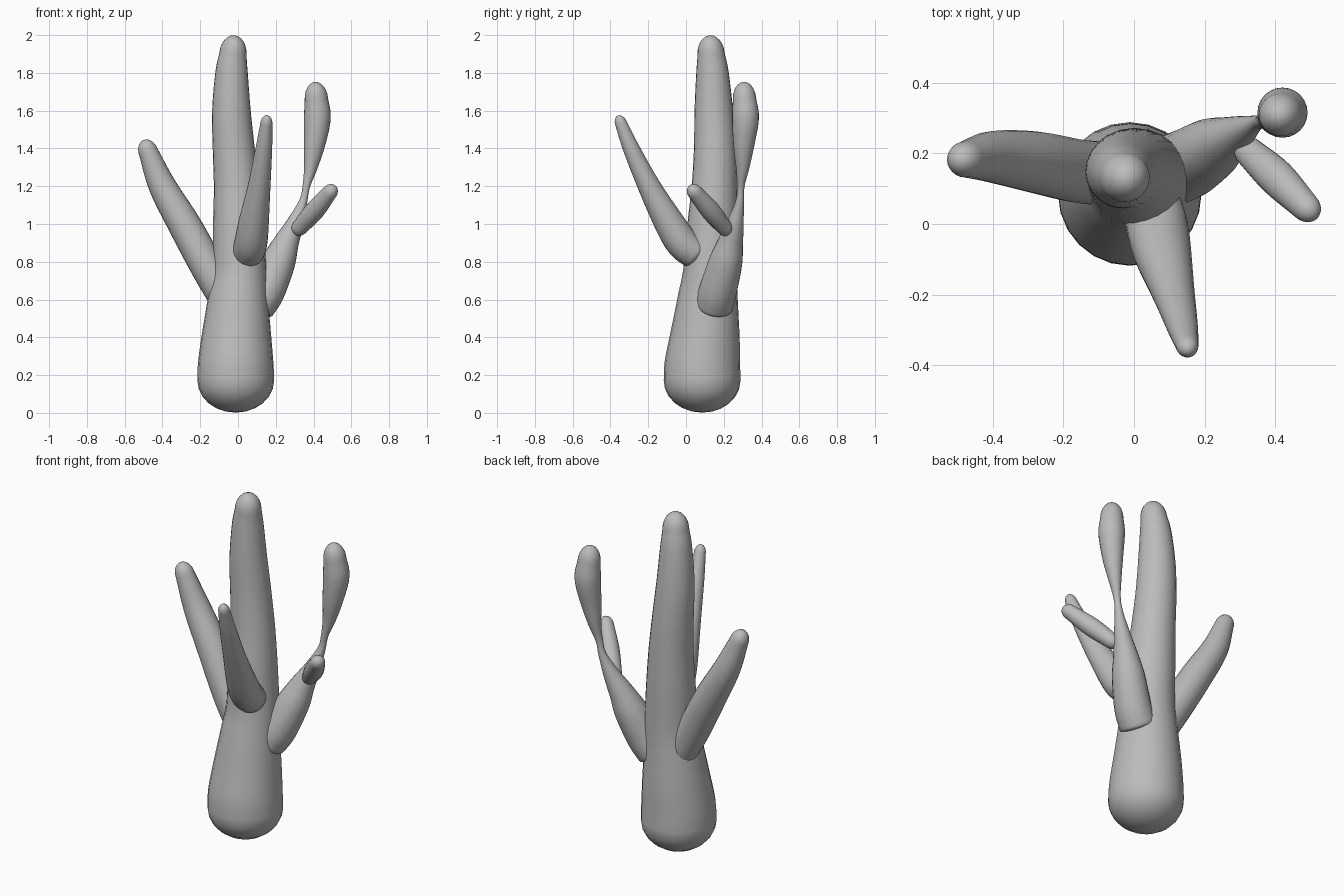
import bpy, bmesh, math
from mathutils import Vector

if "Cube" in bpy.data.objects:
    bpy.data.objects.remove(bpy.data.objects["Cube"], do_unlink=True)

SIDES = 24
STEPS = 5
CAP_STEPS = 6

grey = bpy.data.materials.new("plain_grey")
grey.use_nodes = True
COLOUR = (0.5, 0.5, 0.5, 1)
grey.diffuse_color = COLOUR
grey.node_tree.nodes["Principled BSDF"].inputs["Base Color"].default_value = COLOUR


def smooth_path(keys):
    """Catmull-Rom samples of (x, y, z, radius) keys."""
    k = [Vector(p) for p in keys]
    k = [2 * k[0] - k[1]] + k + [2 * k[-1] - k[-2]]
    out = []
    for a, b, c, d in zip(k, k[1:], k[2:], k[3:]):
        for i in range(STEPS):
            t = i / STEPS
            out.append(0.5 * (2 * b + (c - a) * t + (2 * a - 5 * b + 4 * c - d) * t ** 2
                              + (3 * b - a - 3 * c + d) * t ** 3))
    return out + [k[-2]]


def limb(name, keys, start_cap=1.0, end_cap=1.0):
    """Round tapering tube with domed ends; cap values stretch the domes."""
    pts = smooth_path(keys)
    pos = [p.xyz for p in pts]
    rad = [p.w for p in pts]
    n = len(pos)
    tan = [(pos[min(i + 1, n - 1)] - pos[max(i - 1, 0)]).normalized() for i in range(n)]
    rings = list(zip(pos, rad, tan))

    def dome(i, sign, stretch):
        angles = [math.pi / 2 * j / CAP_STEPS for j in range(1, CAP_STEPS)]
        return [(pos[i] + tan[i] * sign * stretch * rad[i] * math.sin(a),
                 rad[i] * math.cos(a), tan[i]) for a in angles]

    rings = dome(0, -1, start_cap)[::-1] + rings + dome(-1, 1, end_cap)
    bm = bmesh.new()
    loops = []
    for p, r, t in rings:
        u = Vector((0, 1, 0)).cross(t).normalized()
        v = t.cross(u)
        loops.append([bm.verts.new(p + r * (u * math.cos(a) + v * math.sin(a)))
                      for a in (2 * math.pi * s / SIDES for s in range(SIDES))])
    for lo, hi in zip(loops, loops[1:]):
        for s in range(SIDES):
            e = (s + 1) % SIDES
            bm.faces.new((lo[s], lo[e], hi[e], hi[s]))
    # close the domes with a pole
    first = bm.verts.new(pos[0] - tan[0] * start_cap * rad[0])
    last = bm.verts.new(pos[-1] + tan[-1] * end_cap * rad[-1])
    for s in range(SIDES):
        e = (s + 1) % SIDES
        bm.faces.new((first, loops[0][e], loops[0][s]))
        bm.faces.new((last, loops[-1][s], loops[-1][e]))
    bmesh.ops.recalc_face_normals(bm, faces=bm.faces)
    for f in bm.faces:
        f.smooth = True
    mesh = bpy.data.meshes.new(name)
    bm.to_mesh(mesh)
    bm.free()
    mesh.materials.append(grey)
    obj = bpy.data.objects.new(name, mesh)
    bpy.context.collection.objects.link(obj)
    return obj


# Main stem
limb("trunk", [
    (-.012, .085, .17, .203), (-.012, .087, .26, .2), (-.008, .1, .4, .185),
    (0, .115, .6, .16), (.008, .128, .75, .143), (0, .14, 1, .132),
    (-.008, .15, 1.2, .12), (-.023, .153, 1.4, .111), (-.035, .147, 1.6, .102),
    (-.034, .14, 1.8, .086), (-.027, .133, 1.9, .072)], .83, 1.38)

# Arms
limb("right_arm", [
    (-.06, .14, .6, .09), (-.16, .15, .77, .09), (-.28, .175, .99, .087),
    (-.4, .19, 1.2, .073), (-.474, .183, 1.38, .052)], .8, 1.35)

limb("front_arm", [
    (.055, .04, .85, .085), (.068, -.02, .9, .087), (.082, -.085, 1, .081),
    (.112, -.195, 1.2, .06), (.137, -.29, 1.4, .044), (.15, -.343, 1.53, .032)], .5, 1.5)

limb("left_arm", [
    (.1, .15, .57, .1), (.15, .17, .65, .1), (.215, .21, .8, .089),
    (.255, .235, .9, .068), (.3, .26, 1, .046), (.345, .285, 1.12, .022),
    (.362, .29, 1.2, .02), (.385, .3, 1.3, .036), (.405, .306, 1.42, .056),
    (.42, .315, 1.56, .071), (.415, .31, 1.66, .062)], .3, 1.5)

# Small shoot on the left arm
limb("left_arm_shoot", [
    (.33, .2, .985, .043), (.405, .13, 1.07, .052), (.484, .05, 1.165, .041)], 1.3, 1.3)
